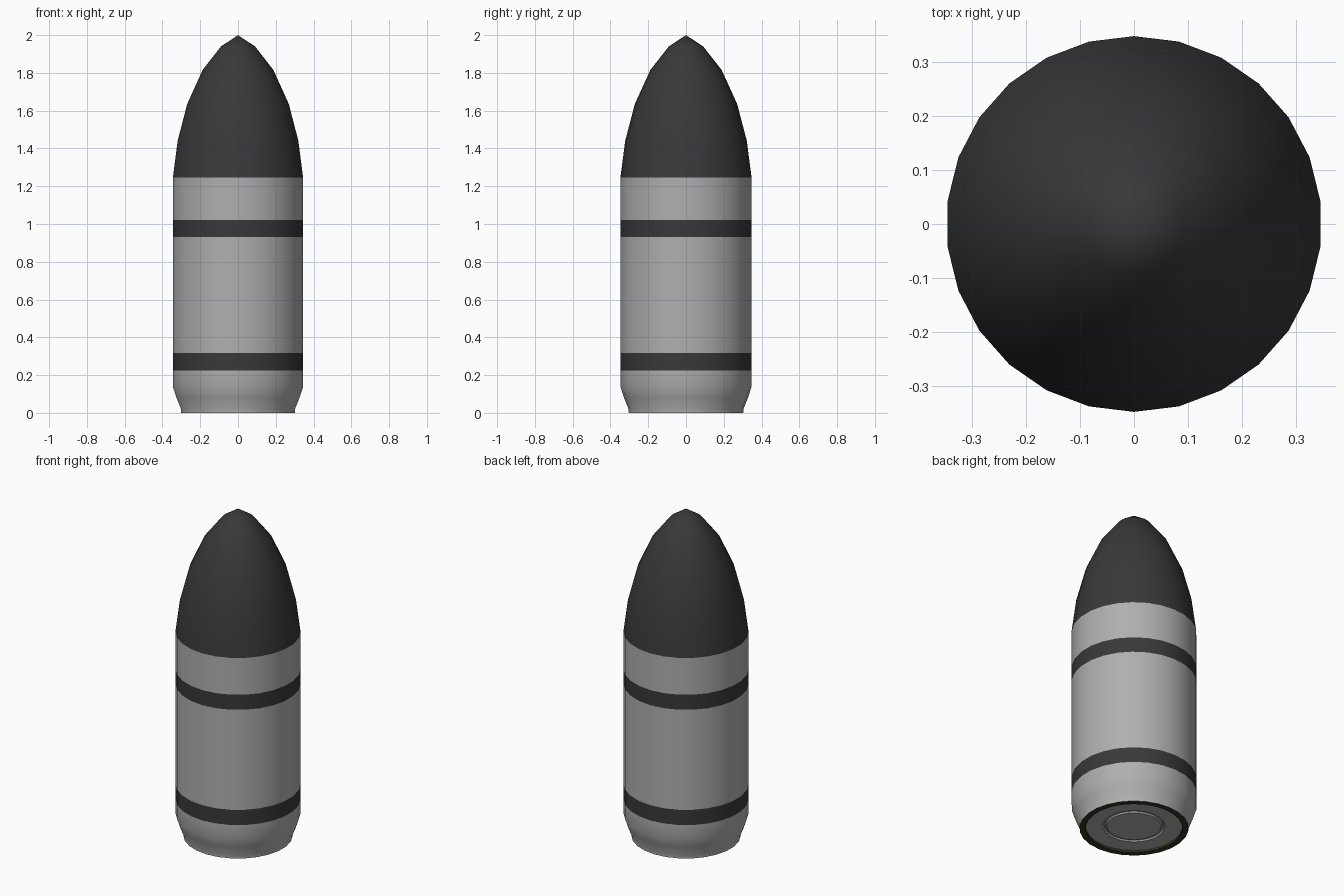
import bpy, bmesh, math

if "Cube" in bpy.data.objects:
    bpy.data.objects.remove(bpy.data.objects["Cube"])

SIDES = 26
R = 0.347


def material(name, rgb):
    m = bpy.data.materials.new(name)
    m.diffuse_color = (*rgb, 1.0)
    m.use_nodes = True
    m.node_tree.nodes["Principled BSDF"].inputs["Base Color"].default_value = m.diffuse_color
    return m


steel = material("light grey", (0.43, 0.43, 0.43))
black = material("charcoal", (0.04, 0.04, 0.04))
rim_dark = material("dark olive", (0.035, 0.035, 0.018))


def lathe(name, profile, mats, rule=None, angle=30):
    """Revolve (radius, z) points listed bottom to top on the outside; radius 0 makes a pole."""
    bm = bmesh.new()
    rings = []
    for r, z in profile:
        if r == 0:
            rings.append([bm.verts.new((0, 0, z))])
        else:
            rings.append([bm.verts.new((r * math.sin(2 * math.pi * i / SIDES),
                                        r * math.cos(2 * math.pi * i / SIDES), z))
                          for i in range(SIDES)])
    for k in range(len(rings) - 1):
        a, b = rings[k], rings[k + 1]
        for i in range(SIDES):
            j = (i + 1) % SIDES
            if len(a) == 1:
                vs = (a[0], b[i], b[j])
            elif len(b) == 1:
                vs = (a[j], a[i], b[0])
            else:
                vs = (a[j], a[i], b[i], b[j])
            f = bm.faces.new(vs)
            if rule:
                f.material_index = rule(f.calc_center_median())
    bm.normal_update()
    me = bpy.data.meshes.new(name)
    bm.to_mesh(me)
    bm.free()
    for m in mats:
        me.materials.append(m)
    ob = bpy.data.objects.new(name, me)
    bpy.context.collection.objects.link(ob)
    bpy.ops.object.select_all(action='DESELECT')
    ob.select_set(True)
    bpy.context.view_layer.objects.active = ob
    bpy.ops.object.shade_smooth_by_angle(angle=math.radians(angle))
    return ob


# Casing with two painted bands and a tapered foot
def band_rule(c):
    return 1 if 0.225 < c.z < 0.318 or 0.93 < c.z < 1.022 else 0


lathe("casing", [(0.303, 0.0), (0.304, 0.02), (0.328, 0.08), (R, 0.138),
                 (R, 0.225), (R, 0.318), (R, 0.93), (R, 1.022), (R, 1.247)],
      [steel, black], band_rule)

# Pointed nose
lathe("nose", [(R, 1.247), (0.322, 1.44), (0.271, 1.635),
               (0.189, 1.815), (0.091, 1.94), (0, 2.0)], [black])

# Dark rim around the base, with its short inner wall
lathe("base_rim", [(0.268, 0.012), (0.268, 0.0), (0.303, 0.0)], [rim_dark])

# Recessed base plate with a shallow round groove and centre cap
lathe("base_plate", [(0, 0.012), (0.15, 0.012), (0.156, 0.02),
                     (0.166, 0.02), (0.173, 0.012), (0.268, 0.012)], [steel])
